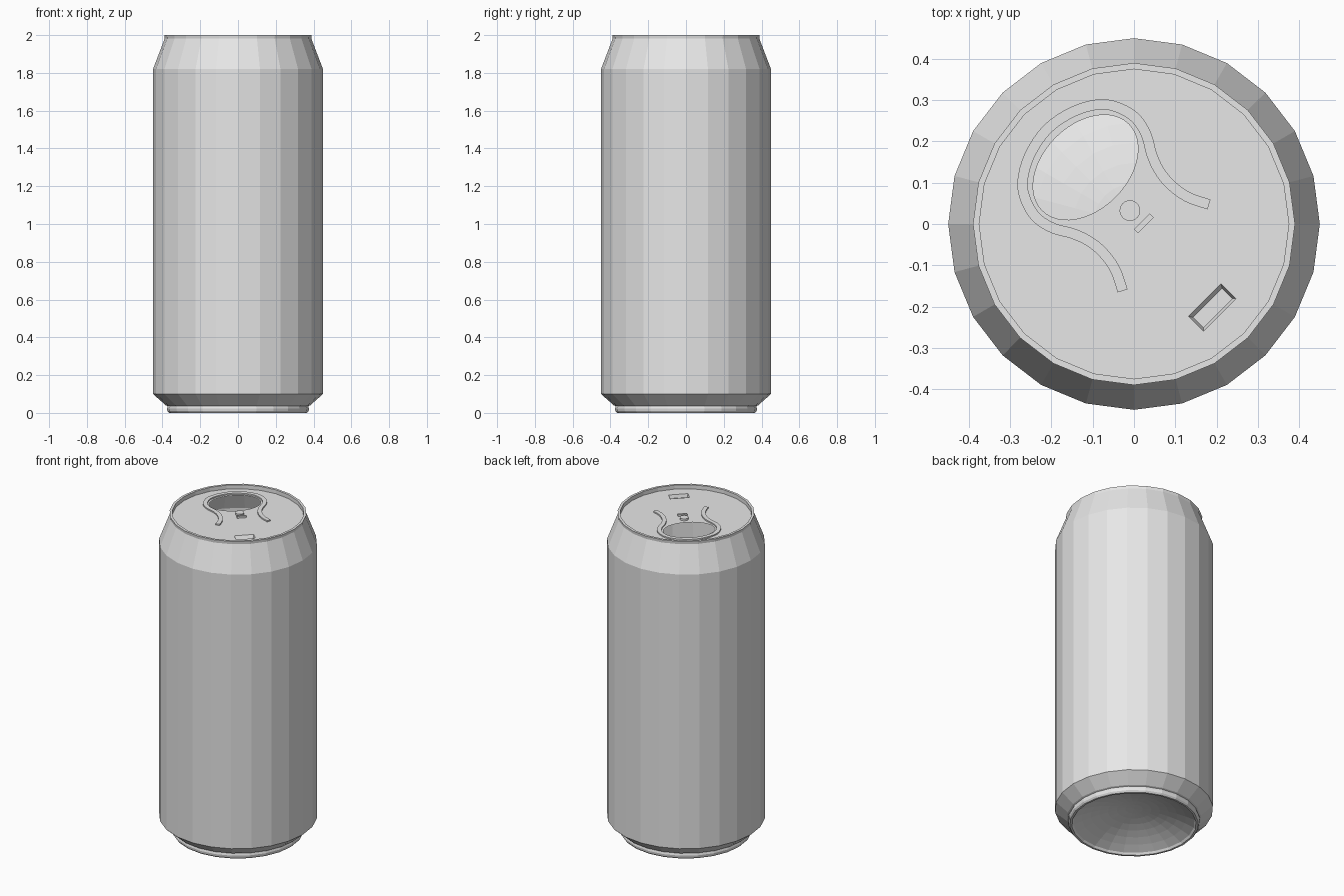
import bpy, bmesh, math
from mathutils import Vector

cube = bpy.data.objects.get("Cube")
if cube:
    bpy.data.objects.remove(cube, do_unlink=True)

SIDES = 24
LID_Z = 1.975
LID_R = 0.375
OFFSET = 0.014     # sideways shift of the opening's axis

metal = bpy.data.materials.new("plain_grey_metal")
metal.use_nodes = True
grey = (0.8, 0.8, 0.8, 1)
metal.diffuse_color = grey
metal.node_tree.nodes["Principled BSDF"].inputs["Base Color"].default_value = grey


def finish(name, bm, recalc=True):
    if recalc:
        bmesh.ops.recalc_face_normals(bm, faces=bm.faces)
    mesh = bpy.data.meshes.new(name)
    bm.to_mesh(mesh)
    bm.free()
    mesh.materials.append(metal)
    obj = bpy.data.objects.new(name, mesh)
    bpy.context.collection.objects.link(obj)
    return obj


def lid_point(u, v, z=LID_Z):
    """u runs towards the front left of the lid, v across it."""
    s = math.sqrt(0.5)
    return Vector(((u + v) * s, (v - u) * s, z))


def ellipse(u, v, ru, rv, n):
    angles = [math.tau * i / n for i in range(n)]
    return [(u + ru * math.cos(a), v + rv * math.sin(a)) for a in angles]


def rectangle(u, v, hu, hv):
    return [(u - hu, v - hv), (u + hu, v - hv), (u + hu, v + hv), (u - hu, v + hv)]


def raised(name, outline, height):
    bm = bmesh.new()
    low = [bm.verts.new(lid_point(u, v)) for u, v in outline]
    high = [bm.verts.new(lid_point(u, v, LID_Z + height)) for u, v in outline]
    bm.faces.new(high)
    for i in range(len(low)):
        j = (i + 1) % len(low)
        bm.faces.new((low[i], low[j], high[j], high[i]))
    return finish(name, bm)


# Can shell: domed base, foot ring, wall, neck and rim, turned from one profile
dome = [(0.345 * i / 7, 0.012 + 0.09 * (1 - (i / 7) ** 2)) for i in range(1, 8)]
profile = dome + [(0.354, 0), (0.366, 0), (0.374, 0.01), (0.376, 0.022), (0.372, 0.036),
                  (0.382, 0.04), (0.45, 0.1), (0.45, 1.82), (0.388, 1.982),
                  (0.39, 2), (LID_R, 2), (LID_R, LID_Z)]
bm = bmesh.new()
rings = []
for r, z in profile:
    rings.append([bm.verts.new((r * math.cos(math.tau * i / SIDES),
                                r * math.sin(math.tau * i / SIDES), z))
                  for i in range(SIDES)])
for a, b in zip(rings, rings[1:]):
    for i in range(SIDES):
        j = (i + 1) % SIDES
        bm.faces.new((a[i], a[j], b[j], b[i]))
centre = bm.verts.new((0, 0, 0.102))
for i in range(SIDES):
    bm.faces.new((centre, rings[0][(i + 1) % SIDES], rings[0][i]))
finish("can_body", bm, recalc=False)

# Lid: flat plate with an open drinking hole and a sunken notch
bm = bmesh.new()


def loop(points):
    verts = [bm.verts.new(p) for p in points]
    edges = [bm.edges.new((verts[i - 1], verts[i])) for i in range(len(verts))]
    return verts, edges


rim = [Vector((LID_R * math.cos(math.tau * i / SIDES),
               LID_R * math.sin(math.tau * i / SIDES), LID_Z)) for i in range(SIDES)]
edges = loop(rim)[1]
edges += loop([lid_point(u, v) for u, v in ellipse(-0.18, OFFSET, 0.102, 0.148, 48)])[1]
notch, notch_edges = loop([lid_point(u, v) for u, v in rectangle(0.277, -0.009, 0.026, 0.056)])
edges += notch_edges
bmesh.ops.triangle_fill(bm, edges=edges, use_beauty=True, normal=(0, 0, 1))
for f in bm.faces:
    f.normal_update()
    if f.normal.z < 0:
        f.normal_flip()
floor = [bm.verts.new(lid_point(u, v, LID_Z - 0.02))
         for u, v in rectangle(0.279, -0.009, 0.018, 0.05)]
for f in [bm.faces.new(floor)] + [
        bm.faces.new((notch[i - 1], notch[i], floor[i], floor[i - 1])) for i in range(4)]:
    f.normal_update()
    if f.normal.z < 0:
        f.normal_flip()
finish("lid", bm, recalc=False)

# Keyhole-shaped bead around the opening, mirrored across its axis
half = [(0.095, 0.148), (0.045, 0.124), (-0.006, 0.116), (-0.05, 0.121), (-0.09, 0.136),
        (-0.13, 0.159), (-0.175, 0.17), (-0.22, 0.161), (-0.262, 0.134), (-0.296, 0.076),
        (-0.311, 0)]
path = [Vector(p) for p in half + [(u, -v) for u, v in reversed(half[:-1])]]
smooth = []
for i in range(len(path) - 1):
    p0, p1, p2, p3 = (path[max(0, min(len(path) - 1, i + k))] for k in (-1, 0, 1, 2))
    for t in (0, 0.25, 0.5, 0.75):
        smooth.append(p1 + 0.5 * t * ((p2 - p0) + t * ((2 * p0 - 5 * p1 + 4 * p2 - p3)
                      + t * (3 * p1 - p0 - 3 * p2 + p3))))
smooth.append(path[-1])
bm = bmesh.new()
sections = []
for i, p in enumerate(smooth):
    d = (smooth[min(i + 1, len(smooth) - 1)] - smooth[max(i - 1, 0)]).normalized()
    side = Vector((-d.y, d.x)) * 0.0125
    corners = ((p - side, 0), (p - side, 0.008), (p + side, 0.008), (p + side, 0))
    sections.append([bm.verts.new(lid_point(q.x, q.y + OFFSET, LID_Z + h)) for q, h in corners])
for a, b in zip(sections, sections[1:]):
    for k in range(3):
        bm.faces.new((a[k], a[k + 1], b[k + 1], b[k]))
bm.faces.new(sections[0])
bm.faces.new(sections[-1])
finish("opening_bead", bm)

# Rivet and small bar in the middle of the lid
raised("rivet", ellipse(-0.03, 0.016, 0.025, 0.025, 24), 0.012)
raised("rivet_bar", rectangle(0.016, 0.018, 0.007, 0.027), 0.012)
